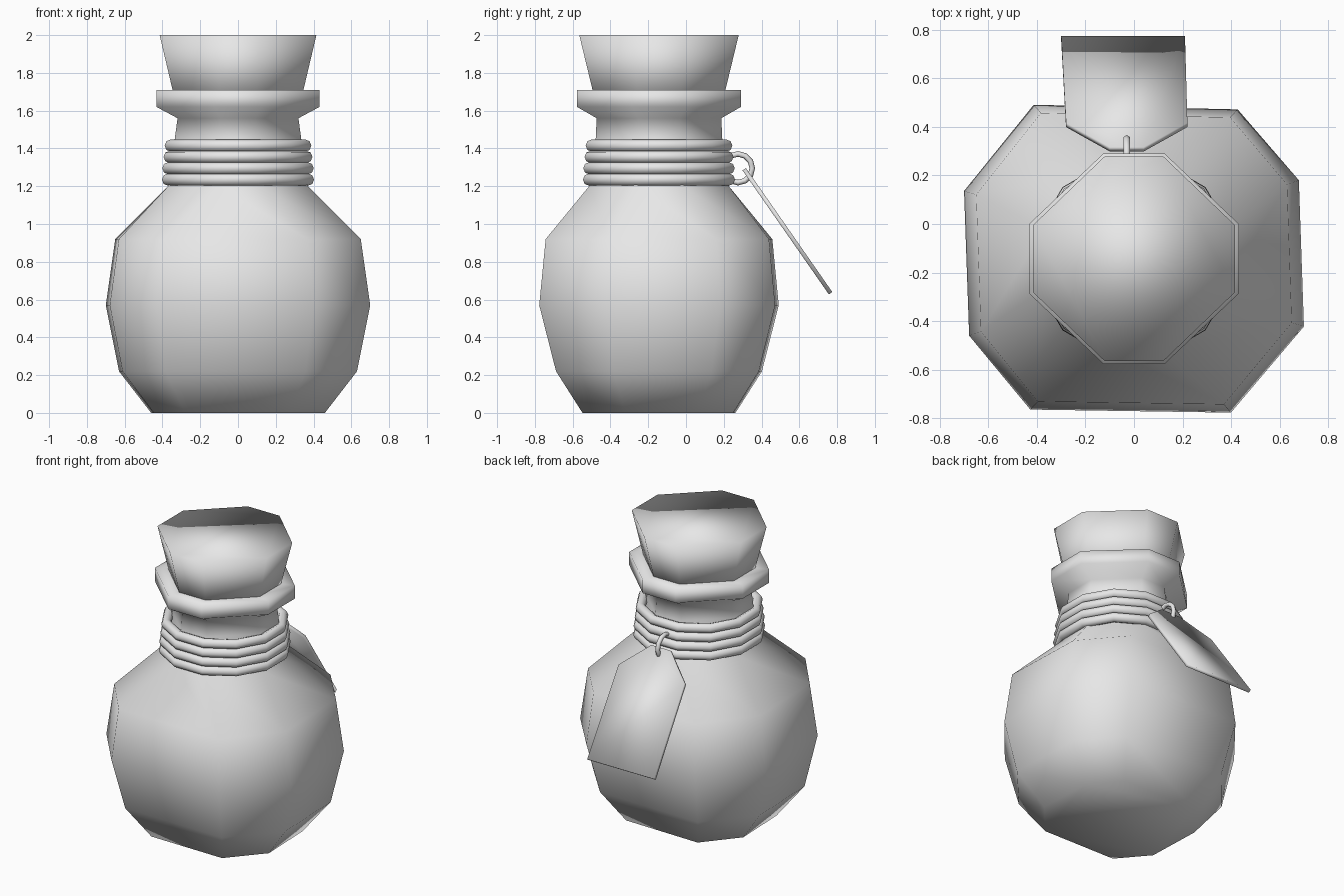
import bpy, bmesh, math
from mathutils import Vector, Matrix

if "Cube" in bpy.data.objects:
    bpy.data.objects.remove(bpy.data.objects["Cube"])

CY = -0.143  # bottle axis

grey = bpy.data.materials.new("light grey")
grey.use_nodes = True
grey.diffuse_color = (0.8, 0.8, 0.8, 1)
grey.node_tree.nodes["Principled BSDF"].inputs["Base Color"].default_value = (0.8, 0.8, 0.8, 1)


def finish(name, bm):
    bmesh.ops.recalc_face_normals(bm, faces=bm.faces)
    mesh = bpy.data.meshes.new(name)
    bm.to_mesh(mesh)
    bm.free()
    mesh.materials.append(grey)
    mesh.shade_smooth()
    obj = bpy.data.objects.new(name, mesh)
    bpy.context.collection.objects.link(obj)
    return obj


def loft(name, levels):
    """Stack eight-sided rings (height, half width, half depth, plan) and cap the ends."""
    bm = bmesh.new()
    rings = [[bm.verts.new((px * sx, CY + py * sy, z)) for px, py in plan]
             for z, sx, sy, plan in levels]
    for a, b in zip(rings, rings[1:]):
        for i in range(len(a)):
            j = (i + 1) % len(a)
            bm.faces.new((a[i], a[j], b[j], b[i]))
    bm.faces.new(rings[0][::-1])
    bm.faces.new(rings[-1])
    return finish(name, bm)


def torus(name, radius, tube, segments, sides, matrix, phase=0.0):
    bm = bmesh.new()
    grid = []
    for i in range(segments):
        a = 2 * math.pi * i / segments + phase
        ring = []
        for k in range(sides):
            t = 2 * math.pi * k / sides
            r = radius + tube * math.cos(t)
            ring.append(bm.verts.new((r * math.cos(a), r * math.sin(a), tube * math.sin(t))))
        grid.append(ring)
    for i in range(segments):
        a, b = grid[i], grid[(i + 1) % segments]
        for k in range(sides):
            n = (k + 1) % sides
            bm.faces.new((a[k], b[k], b[n], a[n]))
    bm.transform(matrix)
    return finish(name, bm)


# Plans: an uneven hand-made octagon for the belly, a tidy one for the neck
belly = [(-.59, 1), (.61, .97), (.97, .51), (1, -.44), (.57, -1), (-.61, -.98), (-.97, -.5), (-1, .44)]
neck = [(-.29, 1), (.29, 1), (1, .33), (1, -.33), (.29, -1), (-.29, -1), (-1, -.33), (-1, .33)]

# Bottle with neck and flared lip
loft("bottle", [
    (0.00, .46, .405, belly), (0.22, .63, .545, belly), (0.57, .70, .634, belly),
    (0.92, .65, .60, belly), (1.20, .37, .37, neck), (1.45, .335, .335, neck),
    (1.56, .32, .33, neck), (1.62, .432, .434, neck), (1.71, .432, .434, neck),
    (1.71, .33, .33, neck)])

# Cork stopper
loft("cork", [(1.64, .33, .335, neck), (2.0, .415, .422, neck)])

# Cord wound four times round the neck
for n, (z, r) in enumerate([(1.235, .385), (1.295, .383), (1.355, .376), (1.415, .37)]):
    torus("cord_%d" % (n + 1), r, .032, 12, 8,
          Matrix.Translation((0, CY, z)), math.radians(15))

# Small ring holding the label
torus("label_ring", .076, .015, 12, 6,
      Matrix.Translation((-.03, .275, 1.295)) @ Matrix.Rotation(math.pi / 2, 4, 'Y'))

# Hanging label with a pointed top
down = Vector((0, .46, -.66)).normalized()
out = Vector((0, .66, .46)).normalized()
top = Vector((-.03, .308, 1.29))
outline = [(-.07, 0), (.07, 0), (.25, .175), (.24, .80), (-.27, .80), (-.25, .175)]
bm = bmesh.new()
layers = [[bm.verts.new(top + Vector((x, 0, 0)) + down * s + out * h) for x, s in outline]
          for h in (-.011, .011)]
for layer in layers:
    bm.faces.new(layer)
for i in range(len(outline)):
    j = (i + 1) % len(outline)
    bm.faces.new((layers[0][i], layers[0][j], layers[1][j], layers[1][i]))
finish("label", bm)
